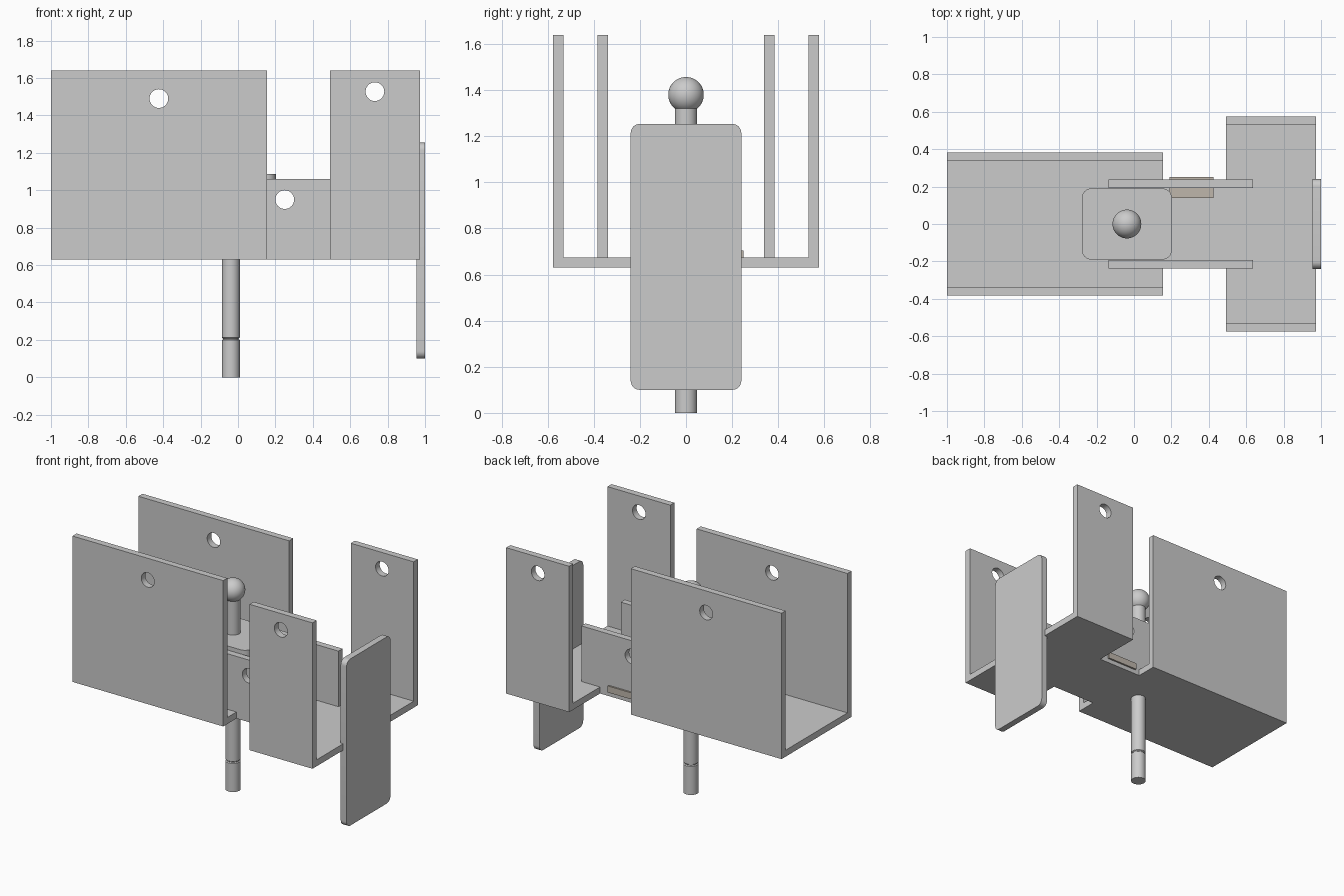
import bpy, bmesh, math

if "Cube" in bpy.data.objects:
    bpy.data.objects.remove(bpy.data.objects["Cube"])

T = 0.045  # sheet thickness


def make_object(name, bm):
    bmesh.ops.recalc_face_normals(bm, faces=bm.faces)
    mesh = bpy.data.meshes.new(name)
    bm.to_mesh(mesh)
    bm.free()
    obj = bpy.data.objects.new(name, mesh)
    bpy.context.collection.objects.link(obj)
    return obj


def activate(obj):
    bpy.ops.object.select_all(action='DESELECT')
    obj.select_set(True)
    bpy.context.view_layer.objects.active = obj


def smooth(obj):
    activate(obj)
    bpy.ops.object.shade_smooth_by_angle(angle=math.radians(35))


def extrude(name, points, offset):
    bm = bmesh.new()
    face = bm.faces.new([bm.verts.new(p) for p in points])
    out = bmesh.ops.extrude_face_region(bm, geom=[face])
    verts = [g for g in out["geom"] if isinstance(g, bmesh.types.BMVert)]
    bmesh.ops.translate(bm, verts=verts, vec=offset)
    return make_object(name, bm)


def channel(name, x0, x1, half_width, z0, z1, hole_x, hole_z):
    """U-shaped channel along x with a round hole through both walls."""
    w, i = half_width, half_width - T
    profile = [(-w, z0), (w, z0), (w, z1), (i, z1), (i, z0 + T),
               (-i, z0 + T), (-i, z1), (-w, z1)]
    obj = extrude(name, [(x0, y, z) for y, z in profile], (x1 - x0, 0, 0))
    bpy.ops.mesh.primitive_cylinder_add(vertices=48, radius=0.05, depth=2,
                                        location=(hole_x, 0, hole_z),
                                        rotation=(math.pi / 2, 0, 0))
    cutter = bpy.context.object
    cutter.hide_render = True
    mod = obj.modifiers.new("pin_hole", 'BOOLEAN')
    mod.operation, mod.solver, mod.object = 'DIFFERENCE', 'EXACT', cutter
    activate(obj)
    bpy.ops.object.modifier_apply(modifier=mod.name)
    bpy.data.objects.remove(cutter, do_unlink=True)
    smooth(obj)
    return obj


def rounded_rect(a, b, r, steps=8):
    pts = []
    for k, (sa, sb) in enumerate([(1, 1), (-1, 1), (-1, -1), (1, -1)]):
        for s in range(steps + 1):
            t = (k + s / steps) * math.pi / 2
            pts.append((sa * (a - r) + r * math.cos(t), sb * (b - r) + r * math.sin(t)))
    return pts


# Three folded channels
channel("wide_channel", -1.0, 0.155, 0.383, 0.63, 1.64, -0.423, 1.49)
channel("tall_end_channel", 0.492, 0.974, 0.576, 0.63, 1.64, 0.732, 1.527)
channel("middle_channel", -0.135, 0.635, 0.238, 0.63, 1.06, 0.25, 0.95)

# Upright end plate with rounded corners
smooth(extrude("end_plate",
               [(1.0 - T, u, 0.677 + v) for u, v in rounded_rect(0.24, 0.577, 0.04)],
               (T, 0, 0)))

# Horizontal plate between the middle channel walls
smooth(extrude("rod_plate",
               [(-0.038 + u, v, 1.087 - T) for u, v in rounded_rect(0.24, 0.19, 0.05)],
               (0, 0, T)))

# Rod with a small groove and a ball on top, as one lathed profile
R, B, BZ = 0.048, 0.077, 1.38
profile = [(0, 0), (R, 0), (R, 0.198), (R - 0.006, 0.203), (R - 0.006, 0.207), (R, 0.212)]
start = math.asin(R / B)
for k in range(25):
    a = start + (math.pi - start) * k / 24
    profile.append((B * math.sin(a) if k < 24 else 0, BZ - B * math.cos(a)))
bm = bmesh.new()
vs = [bm.verts.new((r - 0.038, 0, z)) for r, z in profile]
es = [bm.edges.new(p) for p in zip(vs, vs[1:])]
bmesh.ops.spin(bm, geom=vs + es, cent=(-0.038, 0, 0), axis=(0, 0, 1),
               angle=2 * math.pi, steps=48)
bmesh.ops.remove_doubles(bm, verts=bm.verts, dist=1e-4)
smooth(make_object("ball_rod", bm))

# Small tan block poking through the rear middle wall
block = extrude("side_block",
                [(0.19, 0.14, 0.66), (0.425, 0.14, 0.66), (0.425, 0.25, 0.66), (0.19, 0.25, 0.66)],
                (0, 0, 0.045))
tan = bpy.data.materials.new("tan")
tan.diffuse_color = (0.52, 0.47, 0.41, 1)
tan.use_nodes = True
tan.node_tree.nodes["Principled BSDF"].inputs["Base Color"].default_value = tan.diffuse_color
block.data.materials.append(tan)
